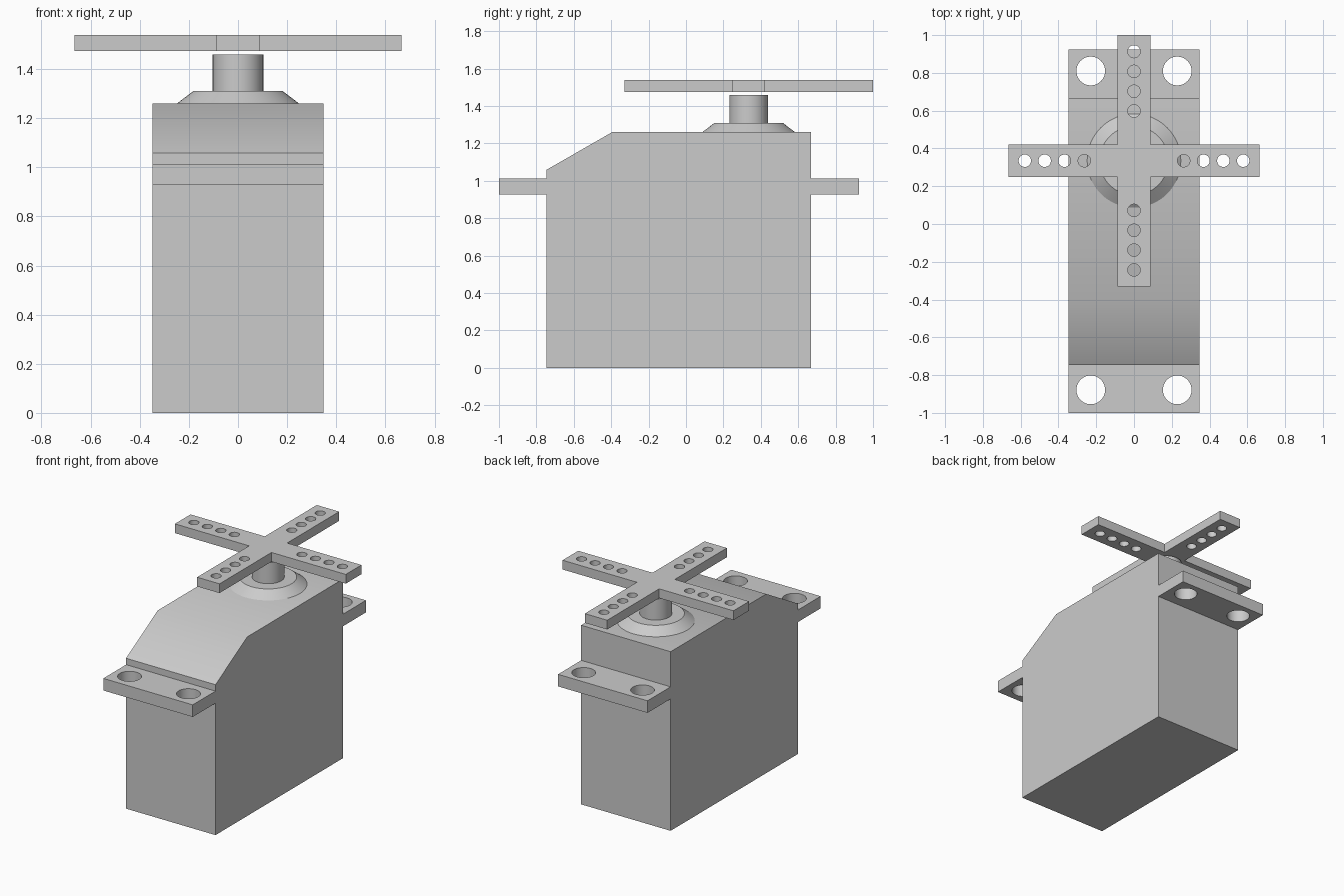
import bpy, bmesh, math
from mathutils import Matrix

if "Cube" in bpy.data.objects:
    bpy.data.objects.remove(bpy.data.objects["Cube"])

grey = bpy.data.materials.new("light_grey")
grey.diffuse_color = (0.6, 0.6, 0.6, 1)
grey.use_nodes = True
grey.node_tree.nodes["Principled BSDF"].inputs["Base Color"].default_value = grey.diffuse_color

SHAFT_Y = 0.335
HALF_W = 0.348


def finish(name, mesh):
    """Weld, fix normals, colour and smooth a mesh, then add it to the scene."""
    bm = bmesh.new()
    bm.from_mesh(mesh)
    bmesh.ops.remove_doubles(bm, verts=bm.verts, dist=1e-5)
    bmesh.ops.recalc_face_normals(bm, faces=bm.faces)
    bm.to_mesh(mesh)
    bm.free()
    mesh.materials.clear()
    mesh.materials.append(grey)
    obj = bpy.data.objects.new(name, mesh)
    bpy.context.collection.objects.link(obj)
    bpy.ops.object.select_all(action='DESELECT')
    obj.select_set(True)
    bpy.context.view_layer.objects.active = obj
    bpy.ops.object.shade_smooth_by_angle(angle=math.radians(30))
    return obj


def circle(cx, cy, r, n=32):
    return [(cx + r * math.cos(2 * math.pi * i / n),
             cy + r * math.sin(2 * math.pi * i / n)) for i in range(n)]


def slab(name, outlines, thickness, matrix):
    """Extrude a filled outline (later outlines are holes) about its mid plane."""
    curve = bpy.data.curves.new(name, 'CURVE')
    curve.dimensions = '2D'
    curve.fill_mode = 'BOTH'
    curve.extrude = thickness / 2
    for pts in outlines:
        sp = curve.splines.new('POLY')
        sp.points.add(len(pts) - 1)
        for p, (x, y) in zip(sp.points, pts):
            p.co = (x, y, 0, 1)
        sp.use_cyclic_u = True
    tmp = bpy.data.objects.new(name + "_curve", curve)
    bpy.context.collection.objects.link(tmp)
    bpy.context.view_layer.update()
    deps = bpy.context.evaluated_depsgraph_get()
    mesh = bpy.data.meshes.new_from_object(tmp.evaluated_get(deps))
    bpy.data.objects.remove(tmp)
    mesh.transform(matrix)
    return finish(name, mesh)


def turned(name, r1, r2, z0, z1):
    """Cylinder or cone frustum on the shaft axis."""
    bm = bmesh.new()
    bmesh.ops.create_cone(bm, cap_ends=True, segments=64, radius1=r1, radius2=r2,
                          depth=z1 - z0,
                          matrix=Matrix.Translation((0, SHAFT_Y, (z0 + z1) / 2)))
    mesh = bpy.data.meshes.new(name)
    bm.to_mesh(mesh)
    bm.free()
    return finish(name, mesh)


# Case: side profile (y, z) extruded across x, with a sloped front top edge
side = [(-0.747, 0), (0.668, 0), (0.668, 1.26), (-0.395, 1.26), (-0.747, 1.058)]
yz_to_world = Matrix(((0, 0, 1, 0), (1, 0, 0, 0), (0, 1, 0, 0), (0, 0, 0, 1)))
slab("case", [side], 2 * HALF_W, yz_to_world)

# Mounting tabs, each with two screw holes
for name, y0, y1, hole_y in (("front_tab", -1.0, -0.747, -0.878),
                             ("back_tab", 0.668, 0.925, 0.81)):
    rect = [(-HALF_W, y0), (HALF_W, y0), (HALF_W, y1), (-HALF_W, y1)]
    holes = [circle(s * 0.229, hole_y, 0.076, 48) for s in (-1, 1)]
    slab(name, [rect] + holes, 0.085, Matrix.Translation((0, 0, 0.9705)))

# Conical collar and output shaft
turned("collar", 0.248, 0.182, 1.26, 1.31)
turned("shaft", 0.103, 0.103, 1.31, 1.459)

# Cross-shaped horn: one corner of the outline repeated by quarter turns
W, L = 0.087, 0.665
cross, holes = [], []
for k in range(4):
    c, s = (1, 0, -1, 0)[k], (0, 1, 0, -1)[k]
    for x, y in ((L, -W), (L, W), (W, W)):
        cross.append((c * x - s * y, s * x + c * y))
    for i in range(4):
        d = 0.263 + 0.105 * i
        holes.append(circle(c * d, s * d, 0.033))
slab("cross_horn", [cross] + holes, 0.065, Matrix.Translation((0, SHAFT_Y, 1.506)))
